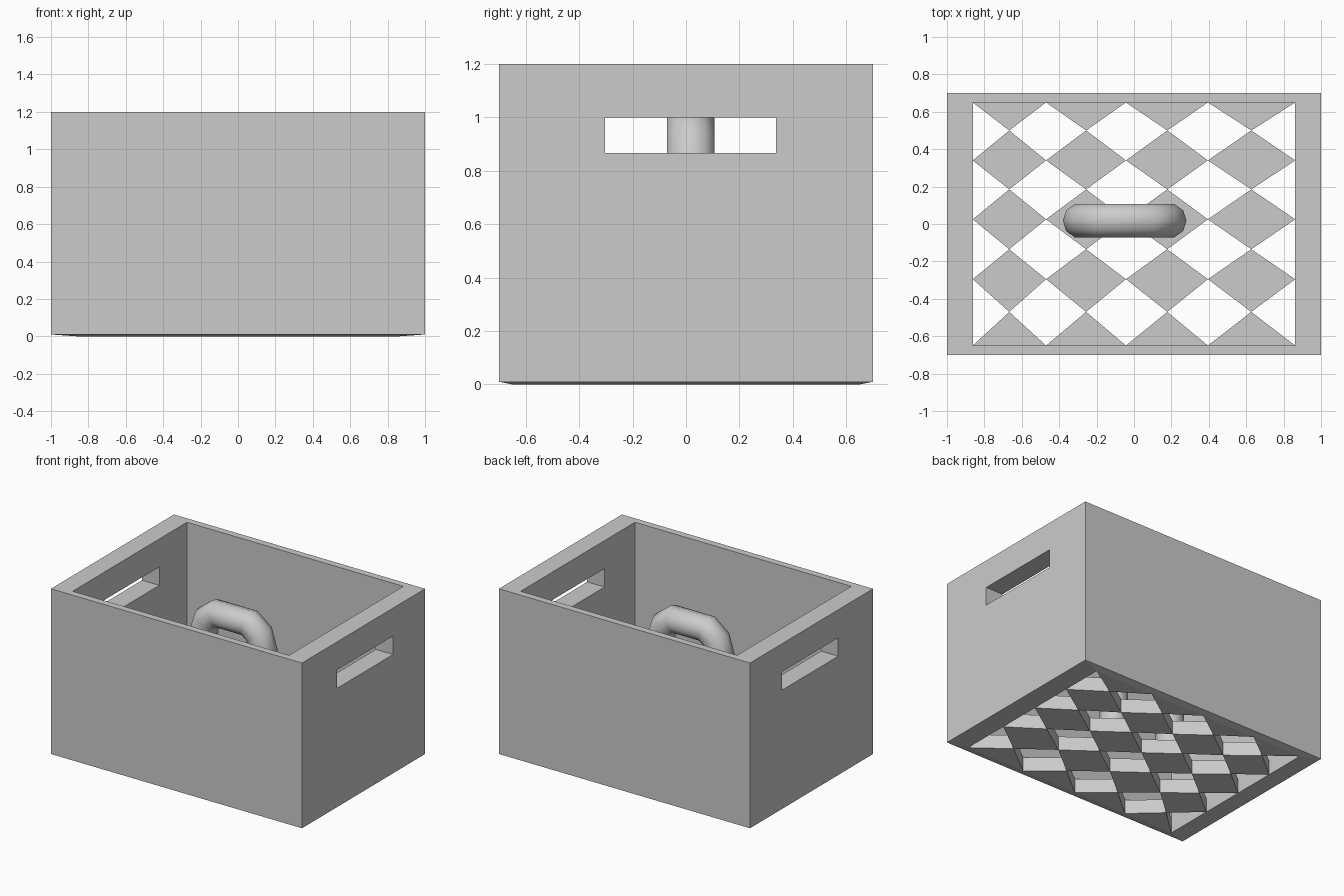
import bpy, bmesh

if "Cube" in bpy.data.objects:
    bpy.data.objects.remove(bpy.data.objects["Cube"])

def link(name, bm):
    bmesh.ops.recalc_face_normals(bm, faces=bm.faces)
    me = bpy.data.meshes.new(name)
    bm.to_mesh(me)
    bm.free()
    ob = bpy.data.objects.new(name, me)
    bpy.context.collection.objects.link(ob)
    return ob

# crate walls: four rectangular loops bridged into a closed frame
bm = bmesh.new()
loops = [(1, .7, .01), (1, .7, 1.2), (.862, .65, 1.2), (.862, .65, 0)]
rings = [[bm.verts.new((sx * x, sy * y, z)) for sx, sy in ((-1, -1), (1, -1), (1, 1), (-1, 1))]
         for x, y, z in loops]
for i in range(4):
    a, b = rings[i], rings[(i + 1) % 4]
    for k in range(4):
        n = (k + 1) % 4
        bm.faces.new((a[k], a[n], b[n], b[k]))
walls = link("crate_walls", bm)

# hand slots cut through both end walls
bm = bmesh.new()
bmesh.ops.create_cube(bm, size=1)
for v in bm.verts:
    v.co = (v.co.x * 3, v.co.y * .64 + .016, v.co.z * .133 + .932)
cutter = link("slot_cutter", bm)
mod = walls.modifiers.new("slots", 'BOOLEAN')
mod.operation, mod.solver, mod.object = 'DIFFERENCE', 'EXACT', cutter
bpy.context.view_layer.objects.active = walls
walls.select_set(True)
bpy.ops.object.modifier_apply(modifier=mod.name)
bpy.data.objects.remove(cutter)

# lattice floor: diamond slabs touching at their corners, half diamonds front and back
xs = [-.862, -.47, -.043, .395, .862]
xm = [-.667, -.256, .178, .627]
ys = [-.65, -.295, .025, .34, .65]
ym = [-.47, -.135, .185, .5]
THICK = .1
bm = bmesh.new()
for i in range(4):
    for j, y in enumerate(ys):
        pts = [(xs[i], y)]
        if j > 0:
            pts.append((xm[i], ym[j - 1]))
        pts.append((xs[i + 1], y))
        if j < 4:
            pts.append((xm[i], ym[j]))
        face = bm.faces.new([bm.verts.new((px, py, 0)) for px, py in pts])
        ext = bmesh.ops.extrude_face_region(bm, geom=[face], use_keep_orig=True)
        for v in ext["geom"]:
            if isinstance(v, bmesh.types.BMVert):
                v.co.z = THICK
link("lattice_floor", bm)

# central carrying handle: low-sided tube bent into an arch, standing on the floor
half = [(-.237, .05), (-.237, .80), (-.205, .91), (-.13, .968)]
path = half + [(-x, z) for x, z in reversed(half)]
cu = bpy.data.curves.new("center_handle", 'CURVE')
cu.dimensions = '3D'
cu.bevel_depth = .094
cu.bevel_resolution = 3
cu.use_fill_caps = True
sp = cu.splines.new('POLY')
sp.points.add(len(path) - 1)
for p, (x, z) in zip(sp.points, path):
    p.co = (x - .05, .018, z, 1)
handle = bpy.data.objects.new("center_handle", cu)
bpy.context.collection.objects.link(handle)
bpy.ops.object.select_all(action='DESELECT')
handle.select_set(True)
bpy.context.view_layer.objects.active = handle
bpy.ops.object.convert(target='MESH')
bpy.ops.object.shade_smooth_by_angle(angle=.9)
